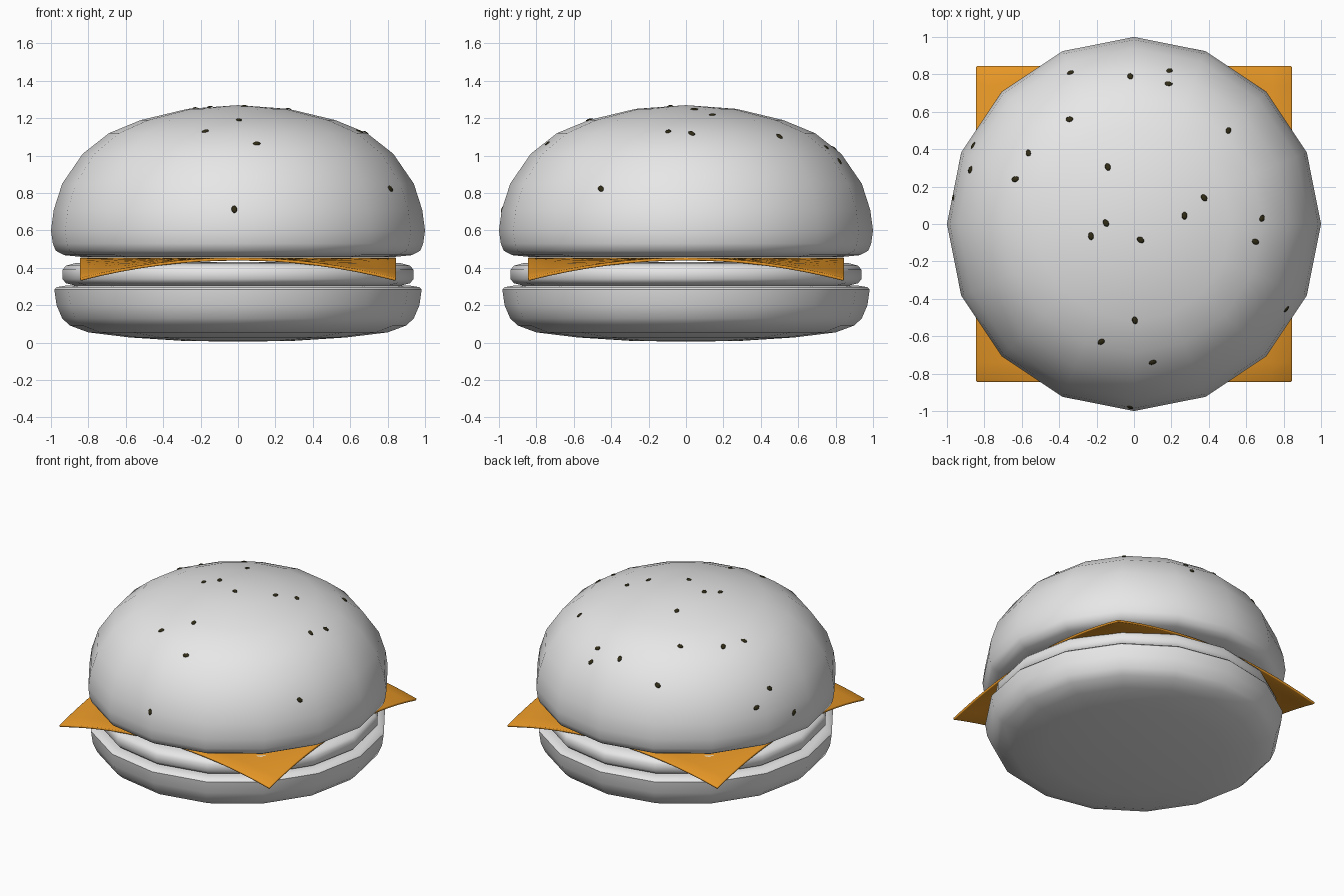
import bpy, bmesh, math
from mathutils import Vector, Matrix
from mathutils.bvhtree import BVHTree

cube = bpy.data.objects.get("Cube")
if cube:
    bpy.data.objects.remove(cube, do_unlink=True)


def material(name, rgb):
    mat = bpy.data.materials.new(name)
    mat.use_nodes = True
    mat.diffuse_color = (*rgb, 1)
    mat.node_tree.nodes["Principled BSDF"].inputs["Base Color"].default_value = (*rgb, 1)
    return mat


PALE = material("pale grey", (0.8, 0.8, 0.8))
ORANGE = material("cheese orange", (0.9, 0.35, 0.022))
DARK = material("seed dark", (0.03, 0.025, 0.008))
SIDES = 16


def add_object(name, bm, mat):
    bmesh.ops.recalc_face_normals(bm, faces=bm.faces[:])
    mesh = bpy.data.meshes.new(name)
    bm.to_mesh(mesh)
    bm.free()
    mesh.materials.append(mat)
    obj = bpy.data.objects.new(name, mesh)
    bpy.context.collection.objects.link(obj)
    return obj


def smooth(obj, degrees=50):
    bpy.ops.object.select_all(action="DESELECT")
    obj.select_set(True)
    bpy.context.view_layer.objects.active = obj
    bpy.ops.object.shade_smooth_by_angle(angle=math.radians(degrees))


def lathe(name, profile, mat):
    """Turn a (radius, height) profile round the z axis."""
    bm = bmesh.new()
    verts = [bm.verts.new((r, 0, z)) for r, z in profile]
    edges = [bm.edges.new(pair) for pair in zip(verts, verts[1:])]
    bmesh.ops.spin(bm, geom=verts + edges, axis=(0, 0, 1), cent=(0, 0, 0),
                   angle=math.tau, steps=SIDES, use_duplicate=False)
    bmesh.ops.remove_doubles(bm, verts=bm.verts[:], dist=0.0005)
    obj = add_object(name, bm, mat)
    smooth(obj)
    return obj


# Buns and patty
lathe("bottom_bun", [(0, 0.005), (0.3, 0.01), (0.58, 0.028), (0.8, 0.055), (0.9, 0.092),
                     (0.94, 0.13), (0.97, 0.2), (0.982, 0.285), (0.97, 0.297),
                     (0.92, 0.305), (0, 0.305)], PALE)
lathe("patty", [(0, 0.3), (0.87, 0.305), (0.92, 0.318), (0.938, 0.34), (0.938, 0.39),
                (0.92, 0.412), (0.87, 0.425), (0, 0.432)], PALE)
top_bun = lathe("top_bun", [(0, 0.458), (0.83, 0.458), (0.93, 0.468), (0.975, 0.492),
                            (0.99, 0.53), (1.0, 0.6), (0.985, 0.71), (0.94, 0.85),
                            (0.83, 1.01), (0.69, 1.12), (0.52, 1.19), (0.27, 1.25),
                            (0, 1.27)], PALE)

# Cheese slice, drooping at its four corners
HALF = 0.845
bm = bmesh.new()
bmesh.ops.create_grid(bm, x_segments=16, y_segments=16, size=HALF)
for v in bm.verts:
    v.co.z = 0.455 - 0.11 * (v.co.x * v.co.y / HALF ** 2) ** 2
cheese = add_object("cheese_slice", bm, ORANGE)
thick = cheese.modifiers.new("thickness", "SOLIDIFY")
thick.thickness = 0.016
thick.offset = -1
bevel = cheese.modifiers.new("soft_edge", "BEVEL")
bevel.width = 0.005
bevel.segments = 2
smooth(cheese, 40)

# Seeds, laid flat on the surface of the top bun
spots = [(-0.62, 0.79), (-0.34, 0.81), (-0.02, 0.79), (0.19, 0.82), (0.185, 0.75),
         (-0.345, 0.56), (0.505, 0.5), (-0.565, 0.38), (-0.86, 0.42), (-0.875, 0.29),
         (-0.635, 0.24), (-0.14, 0.305), (0.375, 0.14), (0.27, 0.045), (0.685, 0.03),
         (0.65, -0.095), (-0.15, 0.005), (-0.23, -0.065), (0.035, -0.085),
         (0.005, -0.515), (-0.175, -0.63), (0.1, -0.74), (0.815, -0.455),
         (-0.02, -0.98), (-0.965, 0.14)]
tree = BVHTree.FromObject(top_bun, bpy.context.evaluated_depsgraph_get())
bm = bmesh.new()
for i, (x, y) in enumerate(spots):
    point, normal, _, _ = tree.ray_cast(Vector((x, y, 2)), Vector((0, 0, -1)))
    if point is None:
        continue
    place = (Matrix.Translation(point) @ normal.to_track_quat("Z", "Y").to_matrix().to_4x4()
             @ Matrix.Rotation(i * 2.4, 4, "Z") @ Matrix.Diagonal((0.021, 0.015, 0.007, 1)))
    bmesh.ops.create_uvsphere(bm, u_segments=10, v_segments=6, radius=1, matrix=place)
smooth(add_object("sesame_seeds", bm, DARK), 80)
